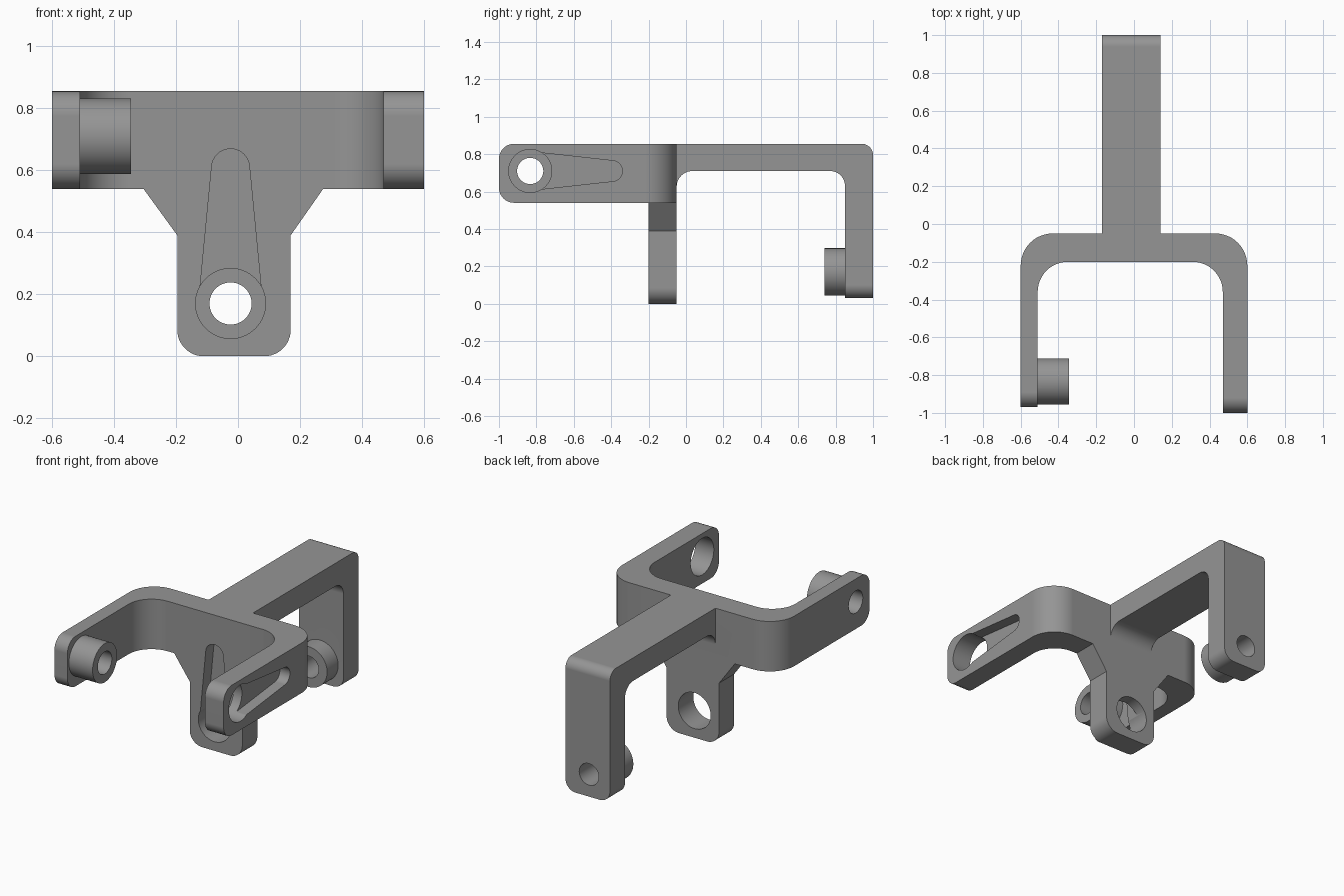
import bpy, bmesh, math
from mathutils import Vector

if "Cube" in bpy.data.objects:
    bpy.data.objects.remove(bpy.data.objects["Cube"], do_unlink=True)

grey = bpy.data.materials.new("plain grey")
grey.use_nodes = True
grey.diffuse_color = (0.3, 0.3, 0.3, 1)
grey.node_tree.nodes["Principled BSDF"].inputs["Base Color"].default_value = (0.3, 0.3, 0.3, 1)

AXES = {"x": lambda u, v, h: (h, u, v),
        "y": lambda u, v, h: (u, h, v),
        "z": lambda u, v, h: (u, v, h)}


def arc(c, r, a0, a1, n):
    return [(c[0] + r * math.cos(a0 + (a1 - a0) * i / n),
             c[1] + r * math.sin(a0 + (a1 - a0) * i / n)) for i in range(n + 1)]


def circle(c, r, n=64):
    return arc(c, r, 0, math.tau, n)[:-1]


def rounded(corners, n=12):
    """Outline from (u, v, radius) right-angled or slanted corners."""
    out = []
    for i, (u, v, r) in enumerate(corners):
        p = Vector((u, v))
        if r == 0:
            out.append((u, v))
            continue
        a = (Vector(corners[i - 1][:2]) - p).normalized()
        b = (Vector(corners[(i + 1) % len(corners)][:2]) - p).normalized()
        half = a.angle(b) / 2
        c = p + (a + b).normalized() * (r / math.sin(half))
        s = p + a * (r / math.tan(half)) - c
        e = p + b * (r / math.tan(half)) - c
        a0 = math.atan2(s.y, s.x)
        turn = math.remainder(math.atan2(e.y, e.x) - a0, math.tau)
        out += arc(c, r, a0, a0 + turn, n)
    return out


def teardrop(c1, r1, c2, r2):
    """Tapered slot outline around two circles."""
    d = Vector(c2) - Vector(c1)
    heading = math.atan2(d.y, d.x)
    t = math.acos((r1 - r2) / d.length)
    return (arc(c2, r2, heading - t, heading + t, 24)
            + arc(c1, r1, heading + t, heading + math.tau - t, 24))


def prism(name, outline, axis, lo, hi, edge_rule=None, radius=0):
    bm = bmesh.new()
    base = bm.faces.new([bm.verts.new(AXES[axis](u, v, lo)) for u, v in outline])
    ext = bmesh.ops.extrude_face_region(bm, geom=[base])
    shift = Vector(AXES[axis](0, 0, hi - lo))
    bmesh.ops.translate(bm, vec=shift, verts=[g for g in ext["geom"] if isinstance(g, bmesh.types.BMVert)])
    bmesh.ops.recalc_face_normals(bm, faces=bm.faces)
    if edge_rule:
        picked = [e for e in bm.edges if edge_rule(e.verts[0].co, e.verts[1].co)]
        bmesh.ops.bevel(bm, geom=picked, offset=radius, offset_type="OFFSET",
                        segments=12, profile=0.5, affect="EDGES")
        bmesh.ops.recalc_face_normals(bm, faces=bm.faces)
    mesh = bpy.data.meshes.new(name)
    bm.to_mesh(mesh)
    bm.free()
    mesh.materials.append(grey)
    ob = bpy.data.objects.new(name, mesh)
    bpy.context.collection.objects.link(ob)
    return ob


def combine(body, tool, operation):
    mod = body.modifiers.new("combine", "BOOLEAN")
    mod.operation, mod.solver, mod.object = operation, "EXACT", tool
    bpy.context.view_layer.objects.active = body
    bpy.ops.object.modifier_apply(modifier=mod.name)
    bpy.data.objects.remove(tool, do_unlink=True)


ARM_PIN = (-0.833, 0.71)    # y, z of the side arm holes
TAB_PIN = (-0.024, 0.17)    # x, z of the tab and post holes

# U-shaped yoke with rounded arm tips
yoke = prism("yoke_bracket", rounded([
    (-0.6, -0.05, 0.17), (-0.6, -0.97, 0), (-0.51, -0.97, 0), (-0.51, -0.2, 0.16),
    (0.47, -0.2, 0.16), (0.47, -1, 0), (0.6, -1, 0), (0.6, -0.05, 0.17)]),
    "z", 0.54, 0.855,
    lambda a, b: max(a.y, b.y) < -0.9 and abs(a.x - b.x) > 0.05, 0.08)

# Hanging tab under the yoke
tab = prism("front_tab", rounded([
    (-0.305, 0.54, 0), (-0.196, 0.39, 0), (-0.196, 0, 0.085),
    (0.17, 0, 0.085), (0.17, 0.39, 0), (0.275, 0.54, 0)]), "y", -0.2, -0.05)

# Rear beam with its down-turned post
beam = prism("rear_beam", rounded([
    (-0.15, 0.855, 0), (1, 0.855, 0.06), (1, 0.03, 0), (0.85, 0.03, 0),
    (0.85, 0.71, 0.08), (-0.05, 0.71, 0.085), (-0.05, 0.6, 0), (-0.15, 0.6, 0)]),
    "x", -0.17, 0.14,
    lambda a, b: max(a.z, b.z) < 0.04 and abs(a.y - b.y) > 0.1, 0.07)

# Pin bosses
arm_boss = prism("arm_boss", circle(ARM_PIN, 0.122), "x", -0.55, -0.345)
post_boss = prism("post_boss", circle(TAB_PIN, 0.127), "y", 0.74, 0.9)

for part in (tab, beam, arm_boss, post_boss):
    combine(yoke, part, "UNION")

# Through holes and blind tapered grooves
cutters = [
    prism("arm_bore", circle(ARM_PIN, 0.07), "x", -0.7, -0.3),
    prism("arm_socket", circle(ARM_PIN, 0.115), "x", 0.4, 0.7),
    prism("arm_groove", teardrop(ARM_PIN, 0.103, (-0.395, 0.71), 0.055), "x", 0.53, 0.7),
    prism("post_bore", circle(TAB_PIN, 0.068), "y", 0.65, 1.1),
    prism("tab_socket", circle(TAB_PIN, 0.113), "y", -0.3, 0.05),
    prism("tab_groove", teardrop(TAB_PIN, 0.103, (-0.024, 0.608), 0.061), "y", -0.3, -0.12),
]
for cutter in cutters:
    cutter.hide_render = True
    combine(yoke, cutter, "DIFFERENCE")

# Smooth fillets, crisp edges
bpy.ops.object.select_all(action="DESELECT")
yoke.select_set(True)
bpy.context.view_layer.objects.active = yoke
bpy.ops.object.shade_smooth_by_angle(angle=math.radians(30))
weighted = yoke.modifiers.new("even_normals", "WEIGHTED_NORMAL")
weighted.keep_sharp = True
